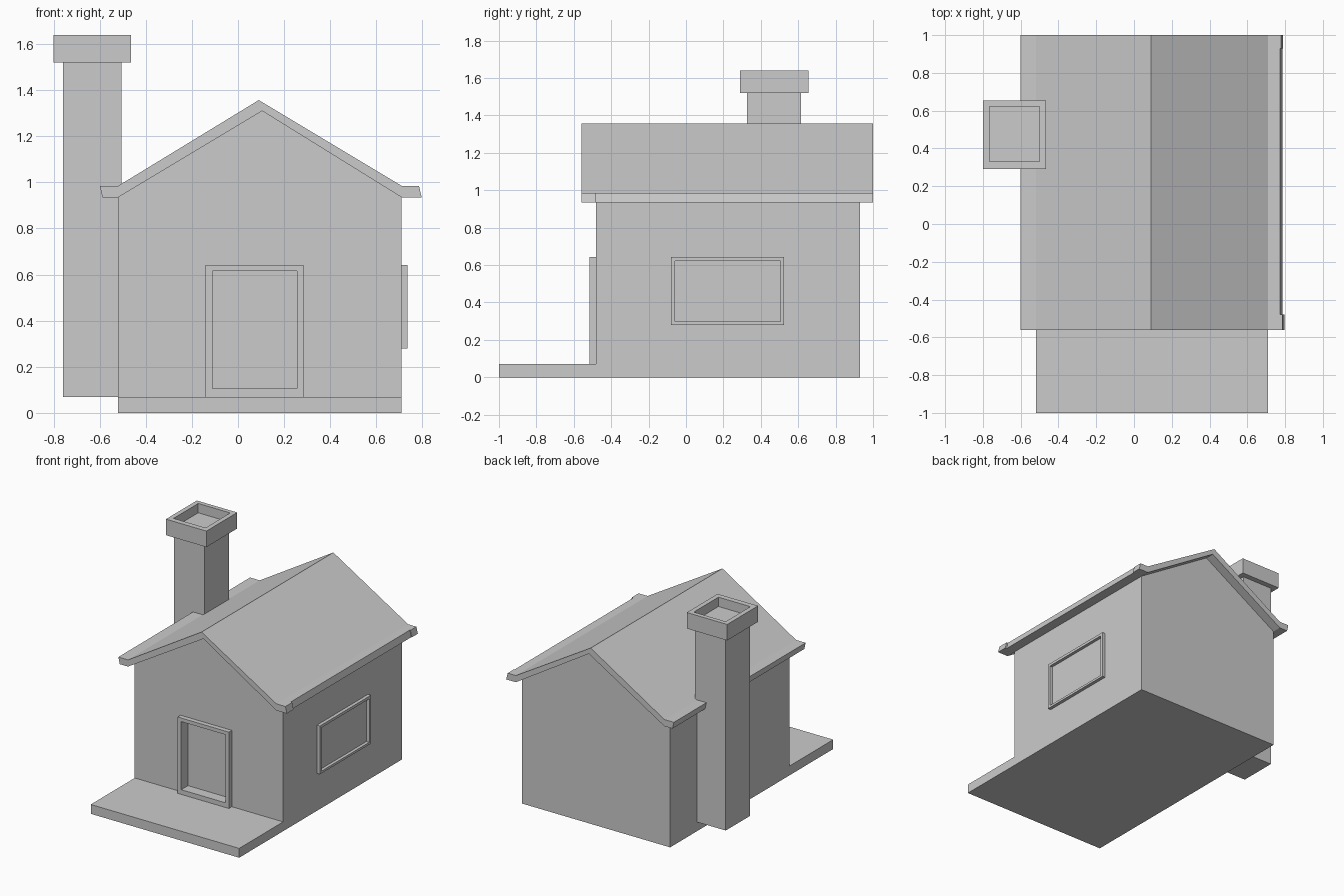
import bpy, bmesh
from mathutils import Vector

if "Cube" in bpy.data.objects:
    bpy.data.objects.remove(bpy.data.objects["Cube"])


def prism(name, profile, y0, y1):
    """Extrude an x-z profile along y."""
    bm = bmesh.new()
    face = bm.faces.new([bm.verts.new((x, y0, z)) for x, z in profile])
    ext = bmesh.ops.extrude_face_region(bm, geom=[face])
    moved = [g for g in ext["geom"] if isinstance(g, bmesh.types.BMVert)]
    bmesh.ops.translate(bm, verts=moved, vec=Vector((0, y1 - y0, 0)))
    bmesh.ops.recalc_face_normals(bm, faces=bm.faces)
    mesh = bpy.data.meshes.new(name)
    bm.to_mesh(mesh)
    bm.free()
    ob = bpy.data.objects.new(name, mesh)
    bpy.context.collection.objects.link(ob)
    return ob


def box(name, x, y, z):
    return prism(name, [(x[0], z[0]), (x[1], z[0]), (x[1], z[1]), (x[0], z[1])], *y)


def cut(cutter, *targets):
    """Subtract a helper box from the targets."""
    cutter.hide_render = True
    for ob in targets:
        mod = ob.modifiers.new("opening", 'BOOLEAN')
        mod.operation = 'DIFFERENCE'
        mod.solver = 'EXACT'
        mod.object = cutter
        bpy.context.view_layer.objects.active = ob
        bpy.ops.object.modifier_apply(modifier=mod.name)
    bpy.data.objects.remove(cutter)


# House walls with gables, and the porch slab
L, R, MID = -0.52, 0.71, 0.095
walls = prism("walls", [(L, 0), (R, 0), (R, 0.935), (MID + 0.01, 1.312), (L, 0.935)], -0.48, 0.93)
box("porch", (L, R), (-1, -0.48), (0, 0.07))


# Roof: sloped slab with flat eaves, and trims over both gable ends
def roof_part(name, right, y0, y1):
    prism(name, [(-0.60, 0.985), (L, 0.985), (MID - 0.005, 1.357), (R, 0.985),
                 (right - 0.012, 0.985), (right, 0.935), (R, 0.935),
                 (MID + 0.01, 1.31), (L, 0.935), (-0.588, 0.935)], y0, y1)


roof_part("roof", 0.785, -0.48, 0.93)
roof_part("front_roof_trim", 0.797, -0.56, -0.48)
roof_part("back_roof_trim", 0.79, 0.93, 1.0)

# Door frame with a recessed door
door = box("door_frame", (-0.14, 0.285), (-0.515, -0.478), (0.07, 0.642))
cut(box("door_cutter", (-0.11, 0.255), (-0.6, -0.435), (0.105, 0.615)), walls, door)

# Side window
window = box("window_frame", (0.705, 0.735), (-0.08, 0.525), (0.28, 0.642))
cut(box("window_cutter", (0.712, 0.8), (-0.06, 0.505), (0.297, 0.622)), window)

# Chimney shaft and hollow cap
box("chimney", (-0.76, -0.505), (0.325, 0.615), (0.07, 1.525))
cap = box("chimney_cap", (-0.80, -0.465), (0.29, 0.655), (1.52, 1.64))
cut(box("flue_cutter", (-0.765, -0.5), (0.33, 0.622), (1.57, 1.7)), cap)
